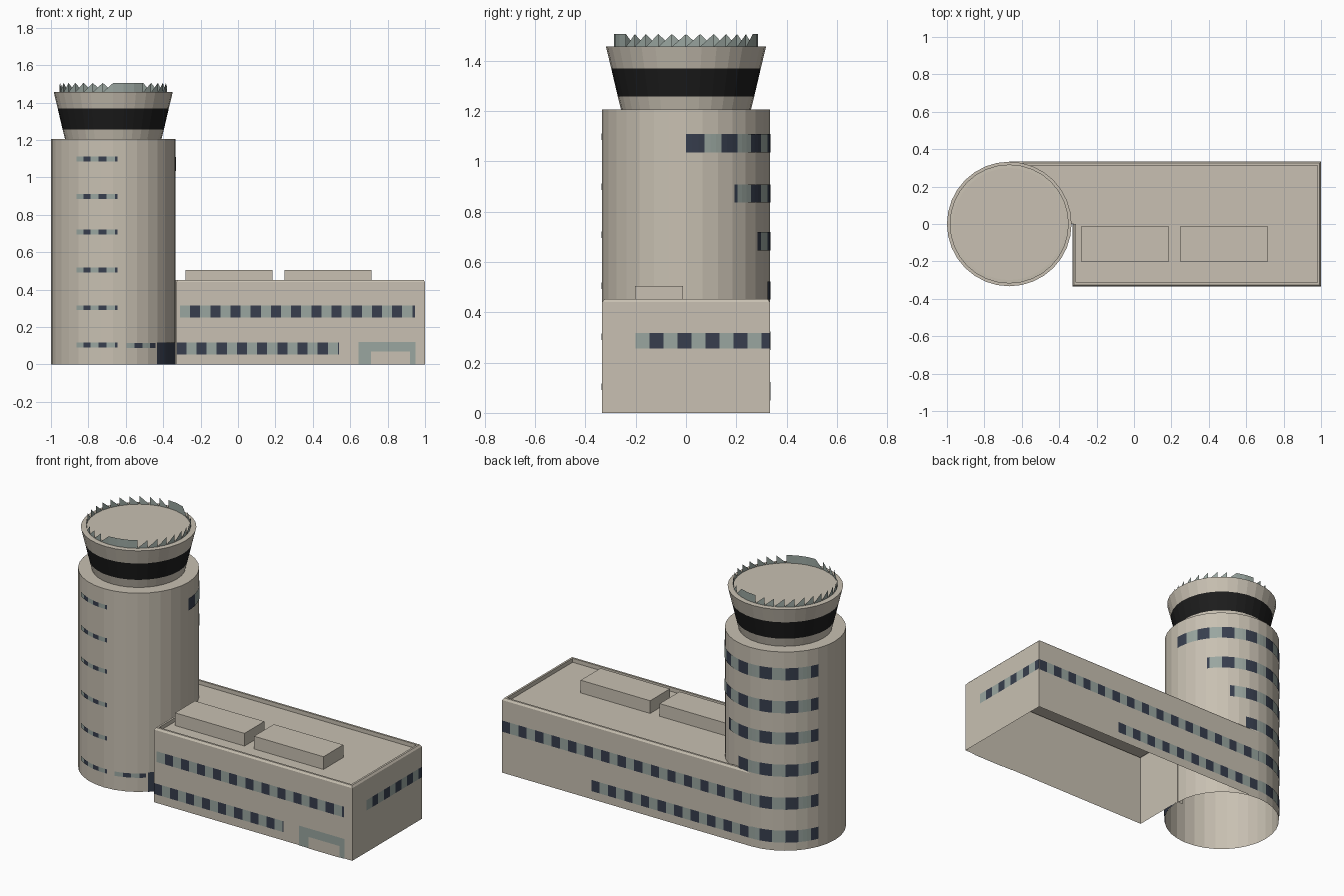
import bpy, math

if "Cube" in bpy.data.objects:
    bpy.data.objects.remove(bpy.data.objects["Cube"])

CX, R, N = -0.667, 0.333, 32


def mat(name, rgb):
    m = bpy.data.materials.new(name)
    m.diffuse_color = (*rgb, 1)
    m.use_nodes = True
    m.node_tree.nodes["Principled BSDF"].inputs["Base Color"].default_value = m.diffuse_color
    return m


TAN = mat("tan_concrete", (0.58, 0.53, 0.445))
NAVY = mat("dark_window", (0.038, 0.048, 0.075))
PALE = mat("pale_window", (0.32, 0.38, 0.35))
BLACK = mat("black_glass", (0.012, 0.012, 0.012))


def build(name, verts, faces, mats, idx=None):
    me = bpy.data.meshes.new(name)
    me.from_pydata(verts, [], faces)
    for m in mats:
        me.materials.append(m)
    if idx:
        for p, i in zip(me.polygons, idx):
            p.material_index = i
    ob = bpy.data.objects.new(name, me)
    bpy.context.collection.objects.link(ob)
    return ob


def pol(deg, r):
    a = math.radians(deg)
    return CX + r * math.cos(a), r * math.sin(a)


def lathe(name, profile, mats=(TAN,), bands=None):
    """Round part about the tower axis, open below, capped on top."""
    v = [(*pol(360 * k / N, r), z) for r, z in profile for k in range(N)]
    f, idx = [], []
    for j in range(len(profile) - 1):
        for k in range(N):
            n = (k + 1) % N
            f.append((j * N + k, j * N + n, (j + 1) * N + n, (j + 1) * N + k))
            idx.append(bands[j] if bands else 0)
    f.append(tuple((len(profile) - 1) * N + k for k in range(N)))
    idx.append(0)
    return build(name, v, f, mats, idx)


def plates(name, spans, point):
    """Thin plates; span = (t0, t1, z0, z1, colour); point(t) gives x, y."""
    v, f, idx = [], [], []
    for t0, t1, z0, z1, c in spans:
        steps = max(1, round((t1 - t0) / 4)) if t1 - t0 > 3 else 1
        for s in range(steps):
            a, b = (point(t0 + (t1 - t0) * (s + q) / steps) for q in (0, 1))
            n = len(v)
            v += [(*a, z0), (*b, z0), (*b, z1), (*a, z1)]
            f.append((n, n + 1, n + 2, n + 3))
            idx.append(c)
    return build(name, v, f, [NAVY, PALE, TAN], idx)


def row(t0, t1, z0, z1, pitch, first=0):
    """Alternating dark and pale windows."""
    out, t, c = [], t0, first
    while t < t1 - 1e-4:
        e = min(t + pitch / 2, t1)
        out.append((t, e, z0, z1, c))
        t, c = e, 1 - c
    return out


# tower shaft and flared control cab
lathe("tower_shaft", [(R, 0), (R, 1.205)])
lathe("control_cab", [(0.258, 1.205), (0.271, 1.257), (0.297, 1.368), (0.318, 1.455),
                      (0.30, 1.456)], (TAN, BLACK), [0, 1, 0, 0])

# jagged railing around the cab roof
v, f = [], []
for k in range(N):
    a0, a1 = 360 * k / N, 360 * (k + 1) / N
    n = len(v)
    v += [(*pol(a0, 0.287), 1.455), (*pol(a1, 0.287), 1.455),
          (*pol(a1, 0.287), 1.505), (*pol(a0, 0.287), 1.505)]
    full = 58 < a0 < 90 or 265 < a0 < 298
    f.append((n, n + 1, n + 2, n + 3) if full else (n, n + 1, n + 2))
build("roof_railing", v, f, [PALE])


# long terminal block with chamfered parapet and sunken roof
def outline(i, z):
    return [(-0.37, 0, z), (-0.33 + i, 0, z), (-0.33 + i, -0.333 + i, z), (1 - i, -0.333 + i, z),
            (1 - i, 0.333 - i, z), (CX, 0.333 - i, z)]


rings = [(0, 0), (0, 0.44), (0.008, 0.452), (0.02, 0.452), (0.02, 0.428)]
v = [p for r in rings for p in outline(*r)]
f = [(6 * j + k, 6 * j + k + 1, 6 * j + k + 7, 6 * j + k + 6)
     for j in range(len(rings) - 1) for k in range(5)]
f.append(tuple(range(24, 30)))
build("terminal_block", v, f, [TAN])

# two roof boxes
for i, x in enumerate((-0.048, 0.482)):
    bpy.ops.mesh.primitive_cube_add(size=1, location=(x, -0.107, 0.463))
    o = bpy.context.object
    o.name = f"roof_box_{i + 1}"
    o.scale = (0.466, 0.19, 0.084)
    o.data.materials.append(TAN)

# windows on the flat walls
plates("front_windows", row(-0.31, 0.945, 0.25, 0.315, 0.108, 1)
       + row(-0.33, 0.54, 0.052, 0.118, 0.108, 0), lambda t: (t, -0.336))
plates("right_windows", row(-0.2, 0.333, 0.255, 0.318, 0.111, 1), lambda t: (1.003, t))
plates("back_windows", row(-1.0, 0.667, 0.25, 0.318, 0.111, 0)
       + row(-0.4, 0.667, 0.05, 0.118, 0.111, 0), lambda t: (-t, 0.336))
plates("inner_end_windows", row(-0.33, -0.02, 0.052, 0.118, 0.11, 0),
       lambda t: (-0.333, -0.33 - t - 0.02))

# entrance: pale surround with tan doorway
plates("entrance", [(0.645, 0.95, 0, 0.12, 1)], lambda t: (t, -0.336))
plates("entrance_door", [(0.71, 0.92, 0, 0.07, 2)], lambda t: (t, -0.339))

# tower windows: staggered bands behind, small rows in front
back, front = [], []
for z, start in ((1.035, 0), (0.835, 35), (0.645, 58), (0.45, 75), (0.25, 90), (0.05, 90)):
    back += [(max(a, start), min(b, 158), z, z + 0.073, c)
             for a, b, _, _, c in row(0, 162.5, 0, 1, 25) if b > start]
for z in (1.085, 0.885, 0.695, 0.492, 0.29, 0.09):
    front += row(-126, -86, z, z + 0.026, 15, 1)
front += row(-78, -48, 0.087, 0.113, 16, 1)
front += [(-46, -6, 0, 0.118, 0)]
plates("tower_back_windows", back, lambda t: pol(t, R + 0.003))
plates("tower_front_windows", front, lambda t: pol(t, R + 0.003))
